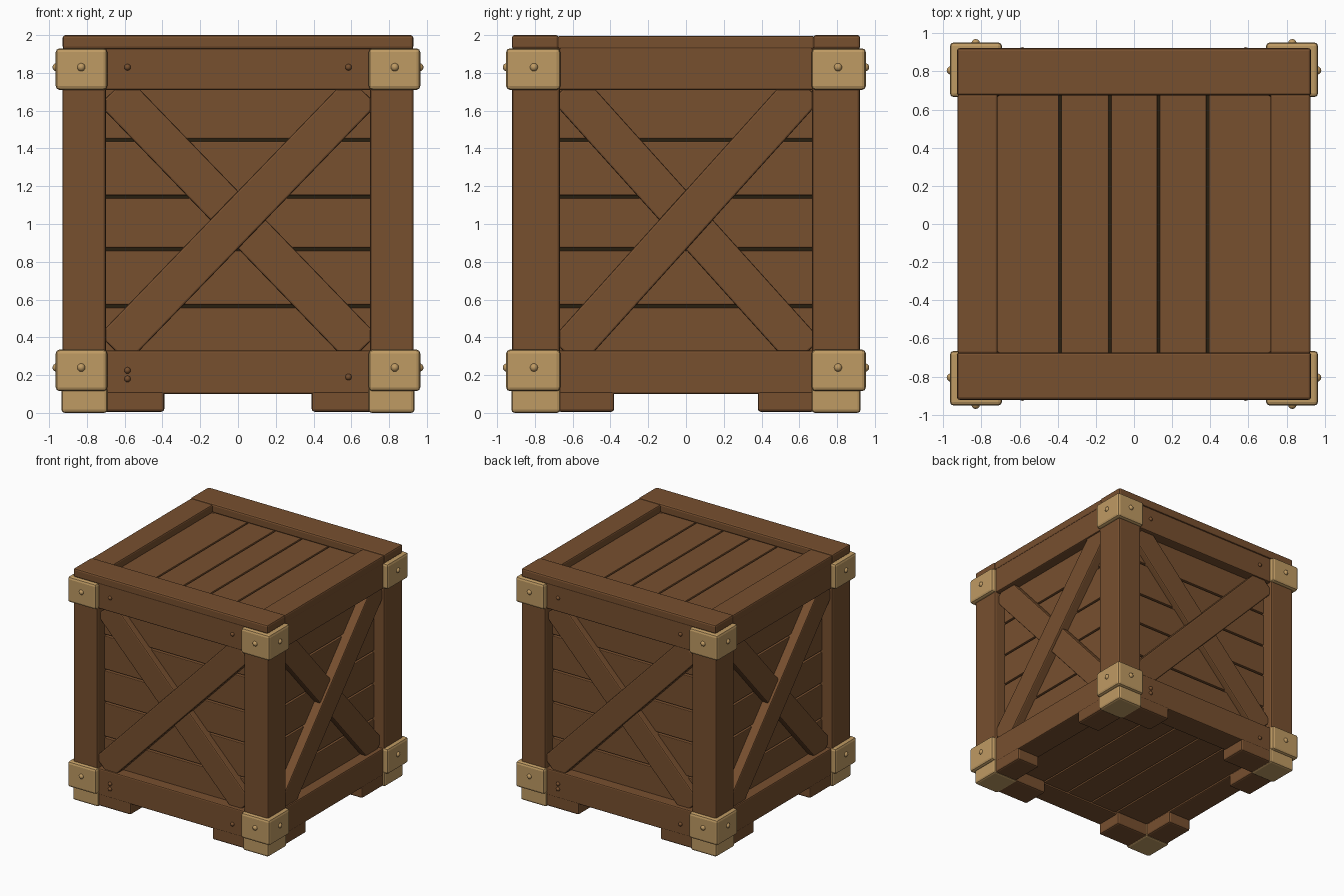
import bpy, bmesh, math
from mathutils import Matrix, Vector

if "Cube" in bpy.data.objects:
    bpy.data.objects.remove(bpy.data.objects["Cube"])


def material(name, rgb):
    m = bpy.data.materials.new(name)
    m.diffuse_color = (*rgb, 1)
    m.use_nodes = True
    m.node_tree.nodes["Principled BSDF"].inputs["Base Color"].default_value = m.diffuse_color
    return m


WOOD = material("brown_wood", (0.185, 0.079, 0.028))
BRASS = material("tan_metal", (0.52, 0.325, 0.125))
DARK = material("dark_interior", (0.02, 0.013, 0.005))


def finish(name, bm, mat, bevel=0.0):
    mesh = bpy.data.meshes.new(name)
    bm.to_mesh(mesh)
    bm.free()
    mesh.materials.append(mat)
    ob = bpy.data.objects.new(name, mesh)
    bpy.context.collection.objects.link(ob)
    if bevel:
        mod = ob.modifiers.new("soft_edges", 'BEVEL')
        mod.width = bevel
        mod.segments = 2
    return ob


def box(name, lo, hi, mat=WOOD, bevel=0.01, frame=Matrix(), tilt=0.0):
    """Box between two corners, tilted about its local y axis, then moved by frame."""
    lo = Vector([min(a, b) for a, b in zip(lo, hi)]), Vector([max(a, b) for a, b in zip(lo, hi)])
    lo, hi = lo
    size, mid = hi - lo, (lo + hi) / 2
    bm = bmesh.new()
    bmesh.ops.create_cube(bm, size=1)
    bm.transform(frame @ Matrix.Translation(mid) @ Matrix.Rotation(tilt, 4, 'Y')
                 @ Matrix.Diagonal((*size, 1)))
    return finish(name, bm, mat, bevel)


def rivet(name, pos, r, mat, frame=Matrix()):
    bm = bmesh.new()
    bmesh.ops.create_uvsphere(bm, u_segments=12, v_segments=8, radius=r)
    for f in bm.faces:
        f.smooth = True
    bm.transform(frame @ Matrix.Translation(pos))
    finish(name, bm, mat)


# Dark core seen through the plank gaps
box("inner_core", (-0.79, -0.78, 0.16), (0.79, 0.78, 1.87), DARK, 0)

# Four walls: local x runs along the wall, local -y points outward
Z_GAPS = [0.30, 0.565, 0.867, 1.145, 1.445, 1.74]
for i, side in enumerate(("front", "right", "back", "left")):
    R = Matrix.Rotation(i * math.pi / 2, 4, 'Z')
    ends = i % 2 == 0
    w, d = (0.70, 0.91) if ends else (0.665, 0.92)
    # wall planks
    for a, b in zip(Z_GAPS, Z_GAPS[1:]):
        box(side + "_plank", (-w - 0.02, -d + 0.09, a + 0.007), (w + 0.02, -d + 0.13, b - 0.007),
            bevel=0.006, frame=R)
    # rails
    box(side + "_bottom_rail", (-w - 0.01, -d, 0.10), (w + 0.01, -d + 0.22, 0.33), frame=R)
    box(side + "_top_rail", (-w - 0.01, -d, 1.71), (w + 0.01, -d + 0.14, 1.94), frame=R)
    # crossed braces, the rising one on top
    ang = math.atan(1.035 if ends else 1.11)
    L = 0.95
    for label, s, out in (("under_brace", 1, 0.035), ("over_brace", -1, 0.012)):
        box(side + "_" + label, (-L, -d + out, 1.022 - 0.106), (L, -d + 0.11, 1.022 + 0.106),
            frame=R, tilt=s * ang)
    # wood pegs on the rails
    if ends:
        for x, z in ((-0.585, 1.83), (0.585, 1.83), (-0.585, 0.18), (-0.585, 0.225), (0.585, 0.19)):
            rivet(side + "_peg", (x, -d, z), 0.017, WOOD, R)

# Corners: post, metal brackets, foot cap, floor feet and rivets
for sx in (-1, 1):
    for sy in (-1, 1):
        box("corner_post", (sx * 0.70, sy * 0.668, 0.08), (sx * 0.93, sy * 0.92, 1.935), bevel=0.014)
        box("foot_cap", (sx * 0.69, sy * 0.665, 0.0), (sx * 0.935, sy * 0.925, 0.14), BRASS, 0.018)
        box("foot_block_long", (sx * 0.39, sy * 0.67, 0.006), (sx * 0.71, sy * 0.91, 0.12), bevel=0.015)
        box("foot_block_side", (sx * 0.70, sy * 0.38, 0.006), (sx * 0.92, sy * 0.68, 0.12), bevel=0.015)
        for z0, z1 in ((0.115, 0.335), (1.71, 1.93)):
            box("corner_bracket", (sx * 0.692, sy * 0.665, z0), (sx * 0.965, sy * 0.952, z1), BRASS, 0.02)
            z = 0.24 if z0 < 1 else 1.83
            rivet("bracket_rivet", (sx * 0.83, sy * 0.948, z), 0.022, BRASS)
            rivet("bracket_rivet", (sx * 0.96, sy * 0.805, z), 0.022, BRASS)

# Lid frame
for s in (-1, 1):
    box("lid_end_board", (-0.928, s * 0.674, 1.925), (0.928, s * 0.922, 2.0), bevel=0.014)
    box("lid_side_board", (s * 0.715, -0.68, 1.925), (s * 0.925, 0.68, 1.996), bevel=0.012)

# Lid and floor planks running front to back
X_GAPS = [-0.735, -0.387, -0.127, 0.128, 0.386, 0.735]
for a, b in zip(X_GAPS, X_GAPS[1:]):
    box("lid_plank", (a + 0.006, -0.69, 1.87), (b - 0.006, 0.69, 1.925), bevel=0.006)
    box("floor_plank", (a + 0.006, -0.72, 0.115), (b - 0.006, 0.72, 0.165), bevel=0.006)
